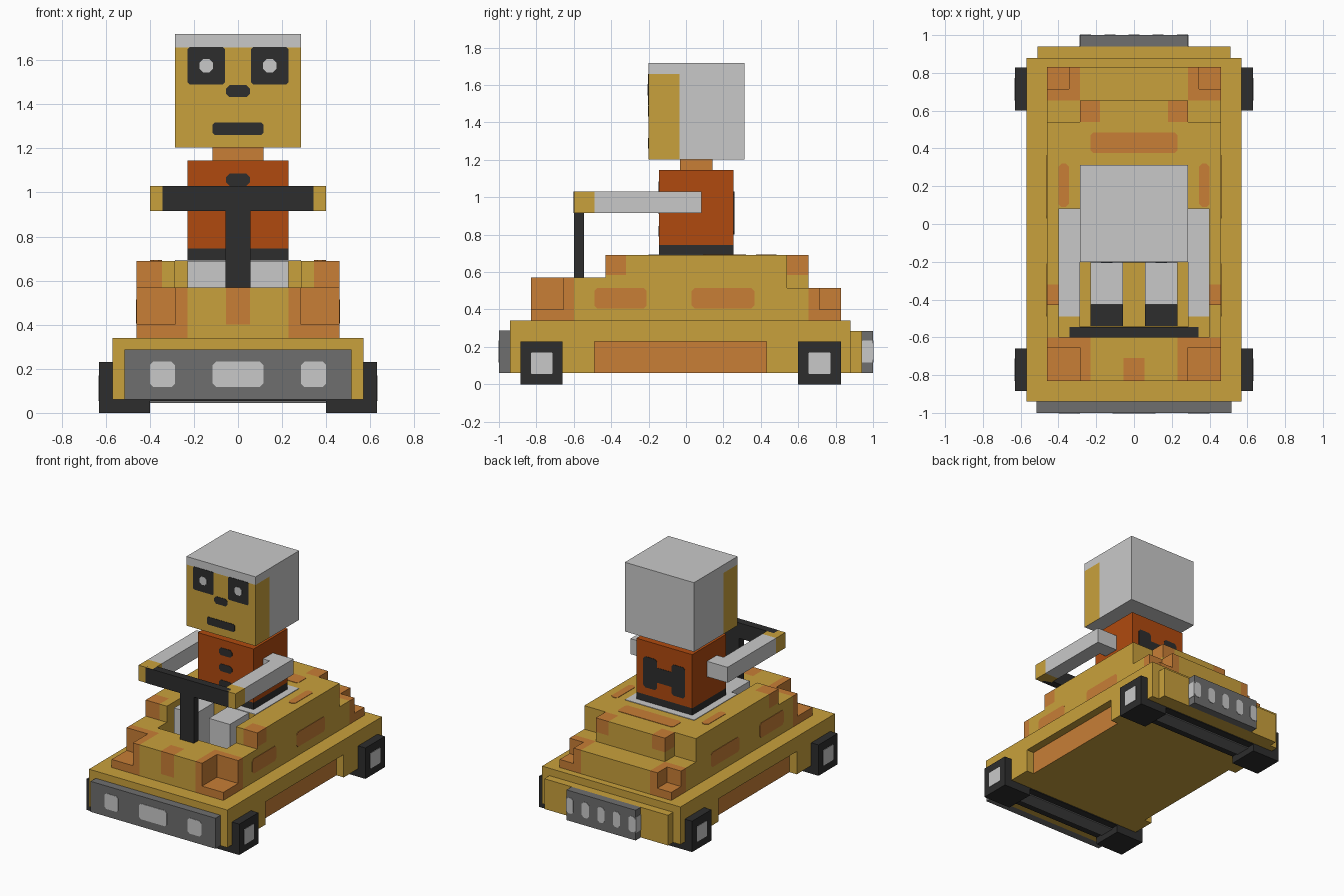
import bpy, bmesh
from mathutils import Vector

if "Cube" in bpy.data.objects:
    bpy.data.objects.remove(bpy.data.objects["Cube"])


def material(name, rgb):
    m = bpy.data.materials.new(name)
    lin = [((c / 255 + 0.055) / 1.055) ** 2.4 for c in rgb]
    m.diffuse_color = (*lin, 1)
    m.use_nodes = True
    m.node_tree.nodes["Principled BSDF"].inputs["Base Color"].default_value = m.diffuse_color
    return m


YELLOW = material("mustard yellow", (201, 161, 60))
ORANGE = material("faded orange", (200, 126, 54))
RUST = material("rust red", (176, 74, 15))
DARK = material("near black", (45, 45, 45))
LIGHT = material("light grey", (201, 201, 201))
GREY = material("mid grey", (110, 110, 110))


def finish(name, bm, mats):
    bmesh.ops.recalc_face_normals(bm, faces=bm.faces)
    me = bpy.data.meshes.new(name)
    bm.to_mesh(me)
    bm.free()
    for m in mats:
        me.materials.append(m)
    ob = bpy.data.objects.new(name, me)
    bpy.context.collection.objects.link(ob)
    return ob


def box(name, x0, x1, y0, y1, z0, z1, mat):
    bm = bmesh.new()
    bmesh.ops.create_cube(bm, size=1)
    bmesh.ops.scale(bm, verts=bm.verts, vec=(x1 - x0, y1 - y0, z1 - z0))
    bmesh.ops.translate(bm, verts=bm.verts, vec=((x0 + x1) / 2, (y0 + y1) / 2, (z0 + z1) / 2))
    return finish(name, bm, [mat])


def pair(name, x0, x1, y0, y1, z0, z1, mat):
    box("right_" + name, x0, x1, y0, y1, z0, z1, mat)
    box("left_" + name, -x1, -x0, y0, y1, z0, z1, mat)


def spot(name, axis, side, pos, u0, u1, v0, v1, mat, c=0.016, lift=0.003):
    """Thin plate with clipped corners, lying on a face across the axis."""
    uv = [(u0 + c, v0), (u1 - c, v0), (u1, v0 + c), (u1, v1 - c),
          (u1 - c, v1), (u0 + c, v1), (u0, v1 - c), (u0, v0 + c)]
    bm = bmesh.new()
    ring = []
    for u, v in uv:
        p = [u, v]
        p.insert(axis, pos - side * 0.002)
        ring.append(bm.verts.new(p))
    f = bm.faces.new(ring)
    ext = bmesh.ops.extrude_face_region(bm, geom=[f])
    d = Vector((0, 0, 0))
    d[axis] = side * (lift + 0.002)
    bmesh.ops.translate(bm, vec=d, verts=[g for g in ext["geom"] if isinstance(g, bmesh.types.BMVert)])
    return finish(name, bm, [mat])


def carved(name, half_xs, ys, zs, solid, tint, mats):
    """Stepped block: fills grid cells by a rule, keeps only the outer skin."""
    xs = sorted([-x for x in half_xs] + list(half_xs))
    grid = (xs, ys, zs)
    bm = bmesh.new()
    cache = {}

    def vert(k):
        if k not in cache:
            cache[k] = bm.verts.new([grid[a][k[a]] for a in range(3)])
        return cache[k]

    def mid(cell):
        return [(grid[a][cell[a]] + grid[a][cell[a] + 1]) / 2 for a in range(3)]

    def full(cell):
        if any(cell[a] < 0 or cell[a] > len(grid[a]) - 2 for a in range(3)):
            return False
        x, y, z = mid(cell)
        return solid(abs(x), y, z)

    for i in range(len(xs) - 1):
        for j in range(len(ys) - 1):
            for k in range(len(zs) - 1):
                cell = (i, j, k)
                if not full(cell):
                    continue
                for a in range(3):
                    for s in (0, 1):
                        near = list(cell)
                        near[a] += 2 * s - 1
                        if full(near):
                            continue
                        corners = []
                        for du, dv in ((0, 0), (1, 0), (1, 1), (0, 1)):
                            o = [du, dv]
                            o.insert(a, s)
                            corners.append(vert(tuple(cell[n] + o[n] for n in range(3))))
                        f = bm.faces.new(corners)
                        x, y, z = mid(cell)
                        f.material_index = tint(abs(x), y, z, a)
    return finish(name, bm, mats)


# Chassis with recessed side panels
carved("chassis", [0.51, 0.57], [-0.94, -0.49, 0.43, 0.88], [0.06, 0.23, 0.34],
       lambda x, y, z: not (x > 0.51 and -0.49 < y < 0.43 and z < 0.23),
       lambda x, y, z, a: int(a == 0 and -0.49 < y < 0.43 and z < 0.23), [YELLOW, ORANGE])


# Stepped upper body with notched corners and an open cockpit
def body_solid(x, y, z):
    if z > 0.515 and y > 0.655 or z > 0.57 and y < -0.43:
        return False
    if x > 0.285 and y < -0.655 and z > 0.4:
        return False
    if x > 0.345 and y > 0.715 and z > 0.4:
        return False
    if x > 0.285 and y > 0.54 and z > 0.515:
        return False
    return not (x < 0.285 and -0.54 < y < -0.2 and z > 0.4)


def body_tint(x, y, z, a):
    return int(x > 0.23 and y < -0.6
               or x > 0.285 and y > 0.655
               or x > 0.345 and y < -0.32 and z > 0.585
               or x > 0.345 and y < -0.32 and z > 0.57 and a == 1
               or 0.18 < x < 0.285 and y > 0.54 and z > 0.585
               or x < 0.055 and y < -0.71 and z > 0.4)


carved("stepped_body", [0.055, 0.18, 0.23, 0.285, 0.345, 0.46],
       [-0.83, -0.71, -0.655, -0.6, -0.54, -0.43, -0.32, -0.2, 0.54, 0.655, 0.715, 0.83],
       [0.34, 0.4, 0.515, 0.57, 0.585, 0.69], body_solid, body_tint, [YELLOW, ORANGE])

# Painted patches on the body
spot("rear_deck_patch", 2, 1, 0.69, -0.23, 0.23, 0.375, 0.485, ORANGE)
for s, side in ((1, "right"), (-1, "left")):
    x0, x1 = sorted((s * 0.345, s * 0.4))
    spot(side + "_deck_patch", 2, 1, 0.69, x0, x1, 0.09, 0.32, ORANGE)
    spot(side + "_front_side_patch", 0, s, s * 0.46, -0.49, -0.21, 0.405, 0.515, ORANGE)
    spot(side + "_rear_side_patch", 0, s, s * 0.46, 0.03, 0.365, 0.405, 0.515, ORANGE)

# Front bumper and lamps
box("front_bumper", -0.515, 0.515, -1.0, -0.94, 0.06, 0.287, GREY)
for n, x, w in (("left", -0.343, 0.057), ("middle", 0, 0.115), ("right", 0.343, 0.057)):
    spot(n + "_front_lamp", 1, -1, -1.0, x - w, x + w, 0.117, 0.233, LIGHT)

# Rear bumper, grille and slots
box("rear_bumper", -0.51, 0.51, 0.88, 0.94, 0.06, 0.285, YELLOW)
box("rear_grille", -0.285, 0.285, 0.94, 1.0, 0.06, 0.285, GREY)
for i in range(5):
    x = (i - 2) * 0.128
    spot(f"grille_slot_{i}", 1, 1, 1.0, x - 0.029, x + 0.029, 0.117, 0.233, LIGHT)
for s in (1, -1):
    spot("grille_side_slot", 0, s, s * 0.285, 0.941, 1.0, 0.117, 0.233, LIGHT, c=0.002)

# Wheels, hubs and axles
for n, y0, y1, h0 in (("front", -0.885, -0.66, -0.83), ("rear", 0.6, 0.828, 0.655)):
    pair(n + "_wheel", 0.4, 0.63, y0, y1, 0, 0.23, DARK)
    for s in (1, -1):
        spot(n + "_hub", 0, s, s * 0.63, h0, h0 + 0.117, 0.055, 0.17, LIGHT, c=0.004)
    box(n + "_axle_bed", -0.41, 0.41, y0, y1, 0.054, 0.07, DARK)
    box(n + "_axle", -0.41, 0.41, h0, h0 + 0.115, 0.046, 0.1, GREY)

# Steering column and bar
box("steering_column", -0.057, 0.057, -0.6, -0.545, 0.4, 0.93, DARK)
box("steering_bar", -0.342, 0.342, -0.602, -0.545, 0.915, 1.03, DARK)

# Driver: seat, legs, shoes, torso
box("seat_top", -0.285, 0.285, -0.2, 0.31, 0.685, 0.694, LIGHT)
pair("leg", 0.057, 0.23, -0.425, -0.14, 0.4, 0.69, LIGHT)
pair("shoe", 0.057, 0.23, -0.541, -0.425, 0.4, 0.5, DARK)
box("belt", -0.23, 0.23, -0.145, 0.255, 0.69, 0.745, DARK)
box("torso", -0.23, 0.23, -0.145, 0.255, 0.745, 1.145, RUST)
box("neck", -0.115, 0.115, -0.032, 0.142, 1.145, 1.205, ORANGE)
for i in range(3):
    z = 1.03 - i * 0.12
    spot(f"button_{i}", 1, -1, -0.145, -0.055, 0.055, z, z + 0.055, DARK)
for s in (1, -1):
    x0, x1 = sorted((s * 0.06, s * 0.172))
    spot("back_patch_side", 1, 1, 0.255, x0, x1, 0.8, 1.03, DARK)
spot("back_patch_middle", 1, 1, 0.255, -0.1, 0.1, 0.86, 0.97, DARK, lift=0.0025)

# Arms and hands
pair("shoulder", 0.225, 0.29, -0.035, 0.082, 0.915, 1.03, LIGHT)
pair("arm", 0.285, 0.4, -0.49, 0.082, 0.915, 1.03, LIGHT)
pair("hand", 0.285, 0.4, -0.6, -0.49, 0.915, 1.03, YELLOW)

# Head: face area coloured by position
carved("head", [0.285], [-0.2, -0.035, 0.313], [1.203, 1.658, 1.718],
       lambda x, y, z: True,
       lambda x, y, z, a: int(y < -0.035 and z < 1.658 and a != 2), [LIGHT, YELLOW])
for s, side in ((1, "right"), (-1, "left")):
    x0, x1 = sorted((s * 0.06, s * 0.228))
    spot(side + "_eye", 1, -1, -0.2, x0, x1, 1.49, 1.66, DARK, c=0.008)
    c = s * 0.144
    spot(side + "_pupil", 1, -1, -0.2, c - 0.03, c + 0.03, 1.545, 1.605, LIGHT, lift=0.006)
spot("nose", 1, -1, -0.2, -0.055, 0.055, 1.433, 1.487, DARK)
spot("mouth", 1, -1, -0.2, -0.115, 0.115, 1.26, 1.317, DARK, c=0.01)
